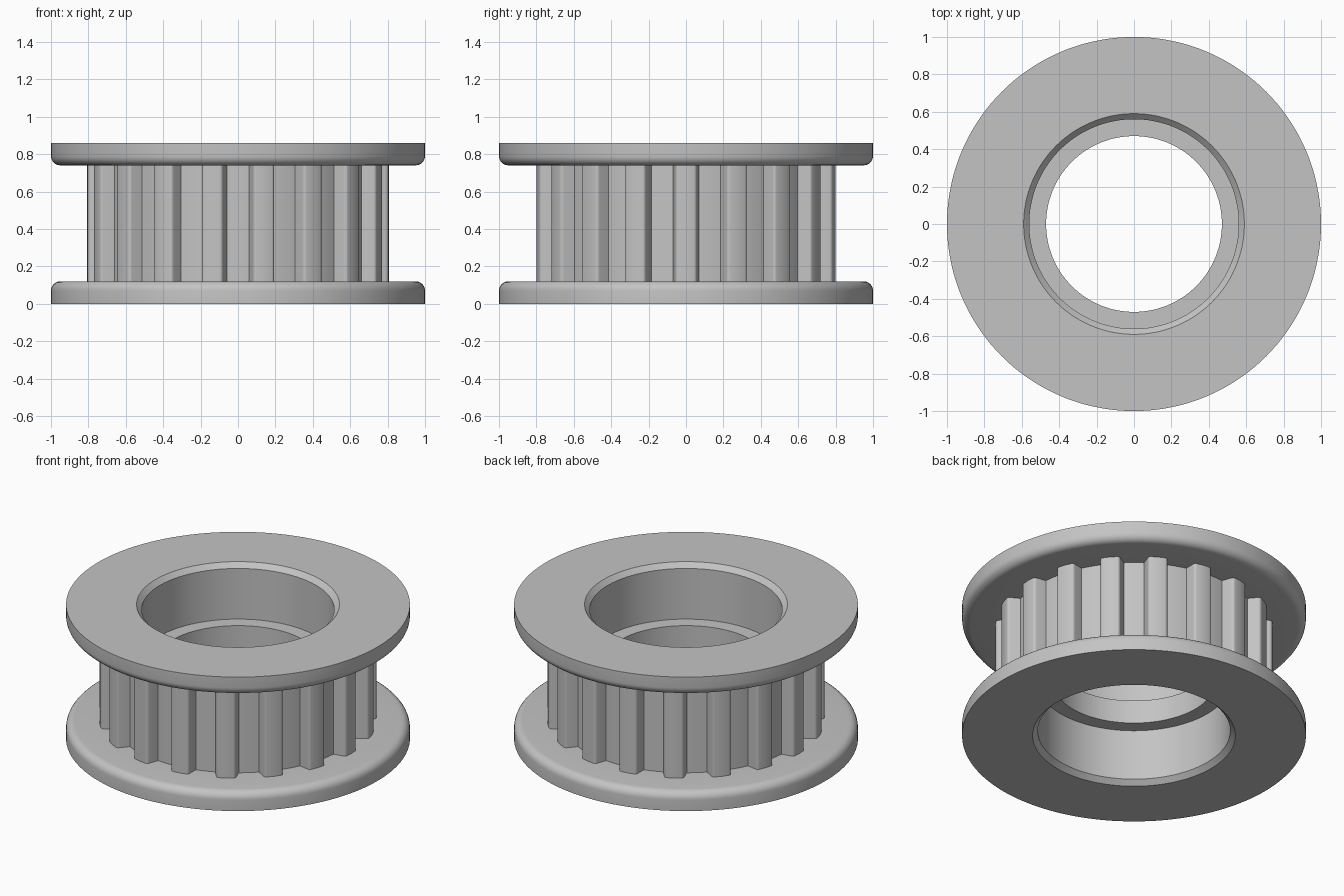
import bpy, bmesh
from math import sin, cos, pi, radians

if "Cube" in bpy.data.objects:
    bpy.data.objects.remove(bpy.data.objects["Cube"], do_unlink=True)

HEIGHT, FLANGE = 0.86, 0.12
ROOT_R, TIP_R = 0.73, 0.807
TEETH, SEGMENTS = 18, 144

metal = bpy.data.materials.new("grey metal")
metal.use_nodes = True
grey = (0.55, 0.55, 0.55, 1)
metal.diffuse_color = grey
metal.node_tree.nodes["Principled BSDF"].inputs["Base Color"].default_value = grey


def finish(name, bm):
    bmesh.ops.recalc_face_normals(bm, faces=bm.faces)
    mesh = bpy.data.meshes.new(name)
    bm.to_mesh(mesh)
    bm.free()
    mesh.materials.append(metal)
    obj = bpy.data.objects.new(name, mesh)
    bpy.context.collection.objects.link(obj)
    bpy.ops.object.select_all(action="DESELECT")
    obj.select_set(True)
    bpy.context.view_layer.objects.active = obj
    bpy.ops.object.shade_smooth_by_angle(angle=radians(30))
    return obj


def arc(cx, cy, r, start, end, steps):
    angles = [radians(start + (end - start) * i / steps) for i in range(steps + 1)]
    return [(cx + r * cos(a), cy + r * sin(a)) for a in angles]


def lathe(name, profile):
    """Closed (radius, z) profile swept around the z axis."""
    bm = bmesh.new()
    rings = []
    for s in range(SEGMENTS):
        a = 2 * pi * s / SEGMENTS
        rings.append([bm.verts.new((r * cos(a), r * sin(a), z)) for r, z in profile])
    n = len(profile)
    for s in range(SEGMENTS):
        p, q = rings[s], rings[(s + 1) % SEGMENTS]
        for i in range(n):
            j = (i + 1) % n
            bm.faces.new((p[i], q[i], q[j], p[j]))
    return finish(name, bm)


# Spool body: lower half of the section, mirrored about mid height
fillet = 0.05
lower = [(0.47, 0.355), (0.56, 0.355), (0.56, 0.03), (0.59, 0), (1, 0)]
lower += arc(1 - fillet, FLANGE - fillet, fillet, 0, 90, 6)
lower += [(ROOT_R, FLANGE)]
upper = [(r, HEIGHT - z) for r, z in reversed(lower)]
lathe("flanged_spool", lower + upper)

# Belt teeth: one rounded section repeated around the hub
corner = 0.018
half = [(0.071, ROOT_R - 0.02), (0.068, ROOT_R)]
half += arc(0.058 - corner, TIP_R - 0.003 - corner, corner, 5, 85, 4)
section = half + [(0, TIP_R)] + [(-t, r) for t, r in reversed(half)]

bm = bmesh.new()
z0, z1 = FLANGE - 0.01, HEIGHT - FLANGE + 0.01
for k in range(TEETH):
    a = 2 * pi * k / TEETH
    loops = [[bm.verts.new((r * cos(a) - t * sin(a), r * sin(a) + t * cos(a), z))
              for t, r in section] for z in (z0, z1)]
    bm.faces.new(loops[0])
    bm.faces.new(loops[1])
    n = len(section)
    for i in range(n):
        j = (i + 1) % n
        bm.faces.new((loops[0][i], loops[0][j], loops[1][j], loops[1][i]))
finish("belt_teeth", bm)
